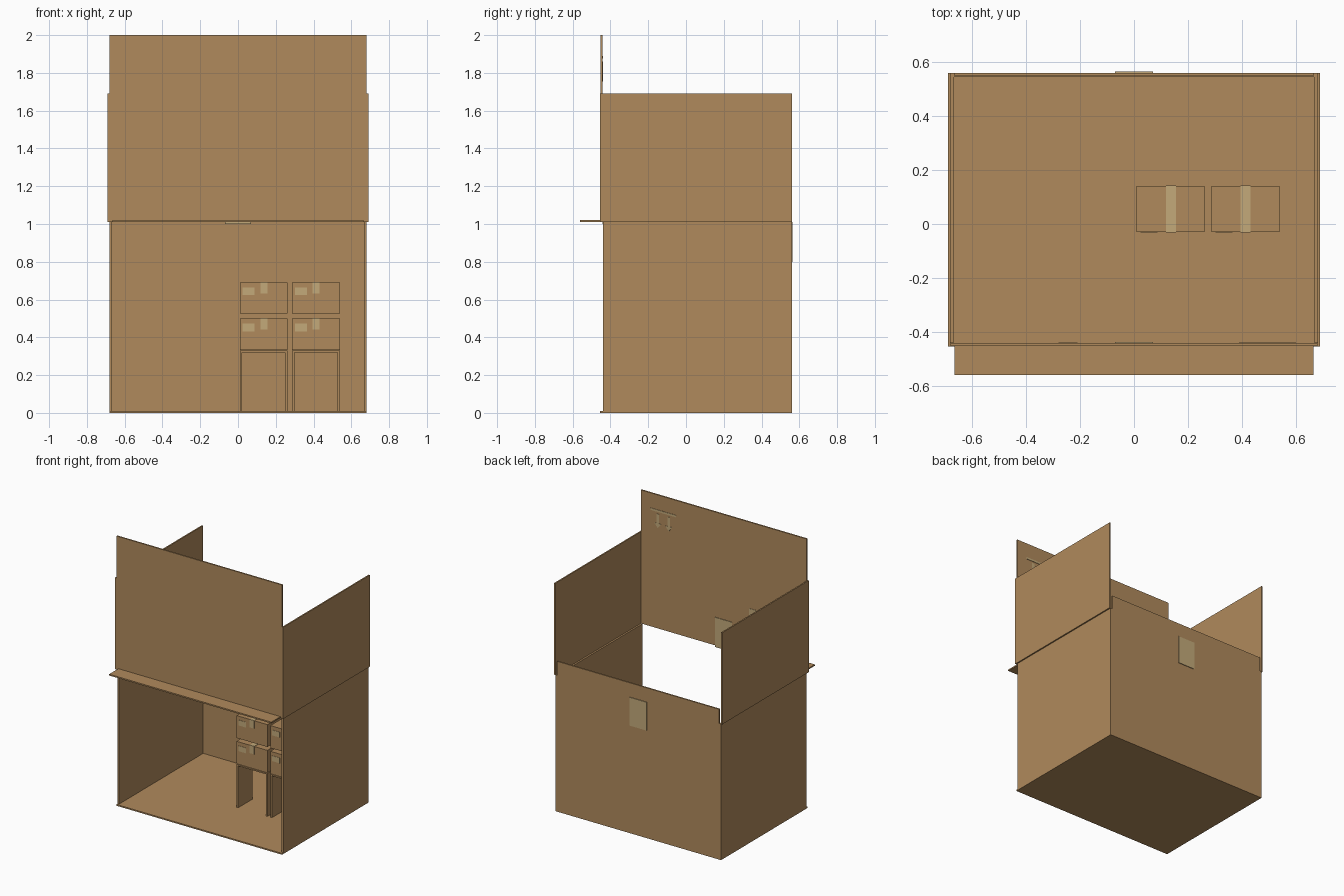
import bpy, bmesh

if "Cube" in bpy.data.objects:
    bpy.data.objects.remove(bpy.data.objects["Cube"])


def material(name, rgb):
    m = bpy.data.materials.new(name)
    m.diffuse_color = (*rgb, 1)
    m.use_nodes = True
    m.node_tree.nodes["Principled BSDF"].inputs["Base Color"].default_value = m.diffuse_color
    return m


cardboard = material("cardboard", (0.434, 0.254, 0.107))
tape = material("packing tape", (0.546, 0.402, 0.195))


def finish(name, bm, mat):
    bmesh.ops.recalc_face_normals(bm, faces=bm.faces)
    me = bpy.data.meshes.new(name)
    bm.to_mesh(me)
    bm.free()
    me.materials.append(mat)
    ob = bpy.data.objects.new(name, me)
    bpy.context.collection.objects.link(ob)
    return ob


def panel(name, x, y, z, mat=cardboard):
    """Box given by its x, y and z ranges."""
    bm = bmesh.new()
    bmesh.ops.create_cube(bm, size=1)
    for v in bm.verts:
        v.co = [(r[0] + r[1]) / 2 + c * (r[1] - r[0]) for c, r in zip(v.co, (x, y, z))]
    return finish(name, bm, mat)


def plate(name, points, y0, y1, mat=tape):
    """Thin plate with an x-z outline."""
    bm = bmesh.new()
    f = bm.faces.new([bm.verts.new((x, y0, z)) for x, z in points])
    ext = bmesh.ops.extrude_face_region(bm, geom=[f])
    for v in ext["geom"]:
        if isinstance(v, bmesh.types.BMVert):
            v.co.y = y1
    return finish(name, bm, mat)


# Large carton, open at the front and the top
panel("floor", (-0.68, 0.68), (-0.455, 0.56), (0, 0.01))
panel("back_wall", (-0.67, 0.67), (0.545, 0.56), (0.01, 1.01))
for s, side in ((-1, "left"), (1, "right")):
    panel(side + "_wall", sorted((s * 0.667, s * 0.68)), (-0.44, 0.56), (0.01, 1.01))
    panel(side + "_flap", sorted((s * 0.68, s * 0.69)), (-0.455, 0.56), (1.01, 1.69))

# Front door raised upright, its lip and the short back flap
panel("front_door", (-0.68, 0.68), (-0.453, -0.442), (1.01, 2.0))
panel("front_lip", (-0.665, 0.665), (-0.56, -0.453), (1.01, 1.02))
panel("back_flap", (-0.665, 0.665), (0.549, 0.56), (1.01, 1.115))

# Tape on the large carton
panel("back_tape", (-0.07, 0.07), (0.56, 0.565), (0.8, 1.01), tape)
panel("door_tape", (-0.07, 0.07), (-0.442, -0.438), (1.0, 1.22), tape)

# Handling marks on the inside of the door
Y0, Y1 = -0.442, -0.439
panel("arrow_bar", (0.39, 0.6), (Y0, Y1), (1.875, 1.89), tape)
for i, cx in enumerate((0.45, 0.54)):
    outline = [(-0.01, 1.86), (0.01, 1.86), (0.01, 1.79), (0.028, 1.79),
               (0, 1.755), (-0.028, 1.79), (-0.01, 1.79)]
    plate(f"arrow_{i + 1}", [(cx + x, z) for x, z in outline], Y0, Y1)
panel("door_mark", (-0.28, -0.21), (Y0, Y1), (1.3, 1.36), tape)

# Two columns: open stand with two small taped parcels above
F, B = -0.03, 0.14
for c, x0 in enumerate((0.01, 0.287)):
    x1 = x0 + 0.252
    tag = f"_{c + 1}"
    panel("stand_left" + tag, (x0, x0 + 0.012), (F, B), (0.01, 0.32))
    panel("stand_right" + tag, (x1 - 0.012, x1), (F, B), (0.01, 0.32))
    panel("stand_top" + tag, (x0, x1), (F, B), (0.32, 0.33))
    for r, z0 in enumerate((0.334, 0.525)):
        z1 = z0 + 0.166
        row = f"{tag}_{r + 1}"
        tx = (x0 + 0.108, x0 + 0.145)
        panel("parcel" + row, (x0, x1), (F, B), (z0, z1))
        panel("parcel_top_tape" + row, tx, (F - 0.002, B + 0.002), (z1, z1 + 0.002), tape)
        panel("parcel_front_tape" + row, tx, (F - 0.002, F), (z1 - 0.058, z1), tape)
        panel("parcel_back_tape" + row, tx, (B, B + 0.002), (z1 - 0.058, z1), tape)
        panel("parcel_label" + row, (x0 + 0.015, x0 + 0.078), (F - 0.002, F),
              (z1 - 0.068, z1 - 0.028), tape)
